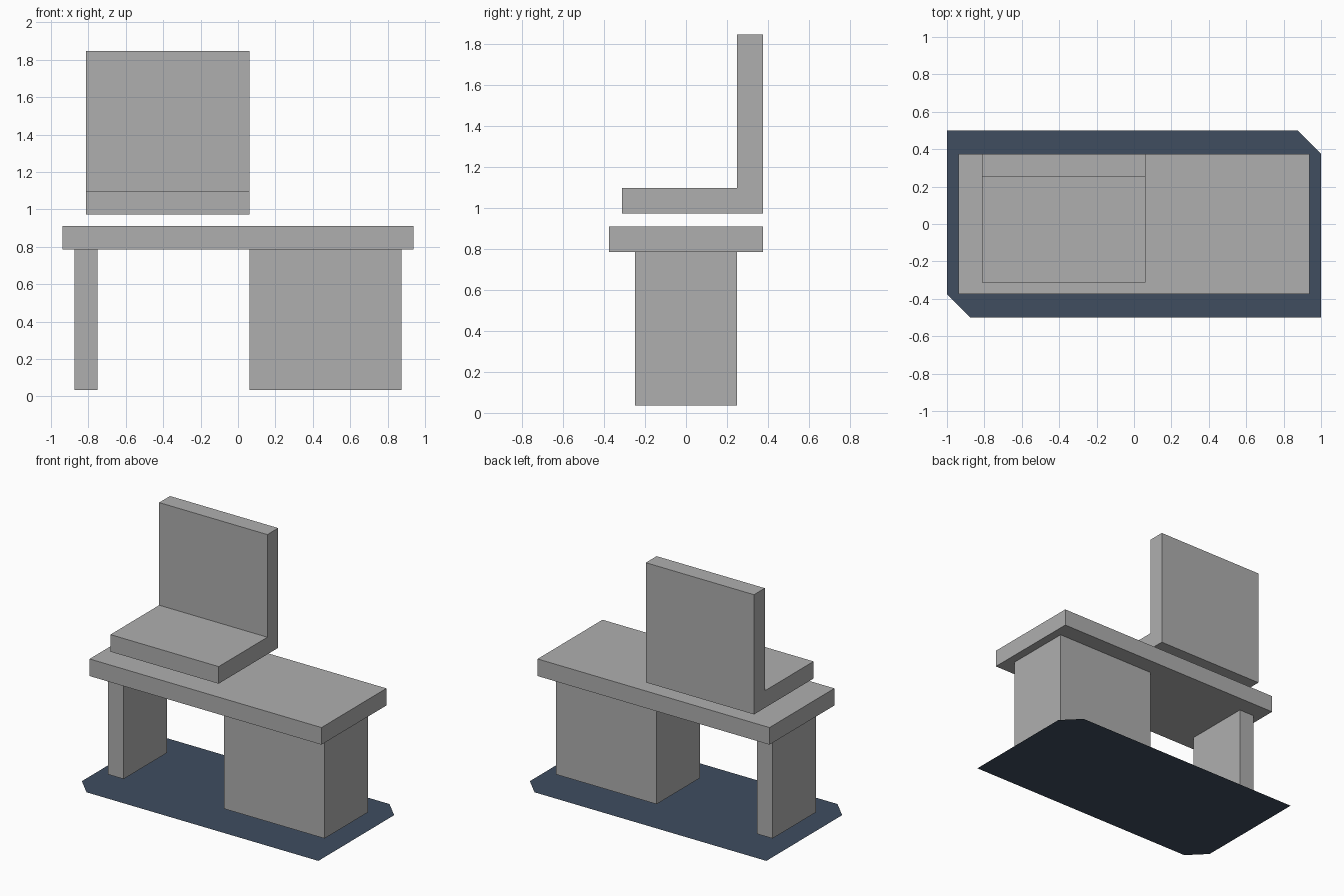
import bpy
import bmesh
from mathutils import Vector

cube = bpy.data.objects.get("Cube")
if cube:
    bpy.data.objects.remove(cube, do_unlink=True)


def make_material(name, rgb):
    mat = bpy.data.materials.new(name)
    mat.use_nodes = True
    colour = (*rgb, 1.0)
    mat.diffuse_color = colour
    mat.node_tree.nodes["Principled BSDF"].inputs["Base Color"].default_value = colour
    return mat


GREY = make_material("plain grey", (0.43, 0.43, 0.43))
NAVY = make_material("slate blue", (0.05, 0.074, 0.117))

U = 1 / 16        # modelling unit
LIFT = 0.035      # height of the furniture above the floor sheet


def add_object(name, bm, mat):
    mesh = bpy.data.meshes.new(name)
    bm.to_mesh(mesh)
    bm.free()
    mesh.materials.append(mat)
    obj = bpy.data.objects.new(name, mesh)
    bpy.context.collection.objects.link(obj)
    return obj


def extrude_profile(name, points, offset, mat):
    """Flat outline, extruded along offset when one is given."""
    bm = bmesh.new()
    face = bm.faces.new([bm.verts.new(p) for p in points])
    if offset:
        result = bmesh.ops.extrude_face_region(bm, geom=[face], use_keep_orig=True)
        verts = [v for v in result["geom"] if isinstance(v, bmesh.types.BMVert)]
        bmesh.ops.translate(bm, verts=verts, vec=Vector(offset))
        bmesh.ops.recalc_face_normals(bm, faces=bm.faces)
    return add_object(name, bm, mat)


def box(name, x, y, z):
    """Box from (min, max) ranges in modelling units."""
    outline = [(x[i] * U, y[j] * U, z[0] * U + LIFT)
               for i, j in ((0, 0), (1, 0), (1, 1), (0, 1))]
    return extrude_profile(name, outline, (0, 0, (z[1] - z[0]) * U), GREY)


# Desk: top, narrow leg and wide cabinet
box("desk_top", (-15, 15), (-6, 6), (12, 14))
box("desk_leg", (-14, -12), (-4, 4), (0, 12))
box("desk_cabinet", (1, 14), (-4, 4), (0, 12))

# Chair: one L-shaped section running across the seat width
section = [(-5, 15), (6, 15), (6, 29), (4, 29), (4, 17), (-5, 17)]
extrude_profile("chair_seat_and_back",
                [(-13 * U, y * U, z * U + LIFT) for y, z in section],
                (14 * U, 0, 0), GREY)

# Thin floor sheet with two opposite corners cut off
half = [(16, 6), (14, 8), (-16, 8)]
outline = half + [(-x, -y) for x, y in half]
extrude_profile("floor_sheet", [(x * U, y * U, 0) for x, y in outline], None, NAVY)
